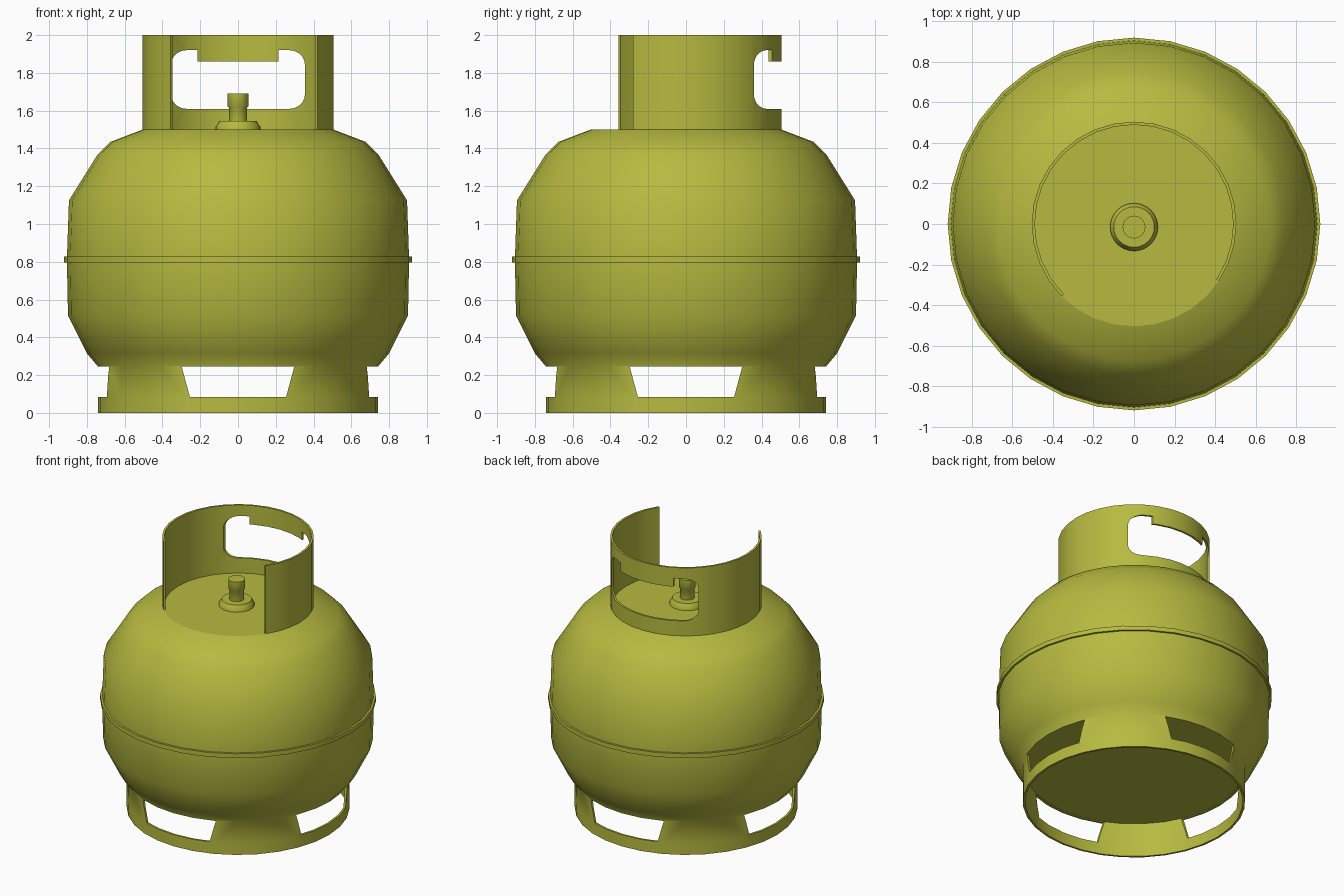
import bpy, bmesh
from math import radians, sin, cos
from mathutils import Vector, Matrix

if "Cube" in bpy.data.objects:
    bpy.data.objects.remove(bpy.data.objects["Cube"], do_unlink=True)

SEG = 32
STEP = 360 / SEG

paint = bpy.data.materials.new("olive_yellow_paint")
paint.use_nodes = True
colour = (0.47, 0.49, 0.05, 1)
paint.diffuse_color = colour
paint.node_tree.nodes["Principled BSDF"].inputs["Base Color"].default_value = colour


def make_object(name, bm):
    bmesh.ops.remove_doubles(bm, verts=bm.verts, dist=1e-5)
    bmesh.ops.recalc_face_normals(bm, faces=bm.faces)
    mesh = bpy.data.meshes.new(name)
    bm.to_mesh(mesh)
    bm.free()
    mesh.materials.append(paint)
    obj = bpy.data.objects.new(name, mesh)
    bpy.context.collection.objects.link(obj)
    return obj


def lathe(name, profile, closed=False, start=0, steps=SEG, count=SEG):
    """Spin an (r, z) profile about the z axis; part turns get end caps."""
    bm = bmesh.new()
    verts = [bm.verts.new((r, 0, z)) for r, z in profile]
    pairs = list(zip(verts, verts[1:]))
    if closed:
        pairs.append((verts[-1], verts[0]))
    edges = [bm.edges.new(p) for p in pairs]
    bmesh.ops.rotate(bm, verts=verts, matrix=Matrix.Rotation(radians(start), 3, 'Z'))
    bmesh.ops.spin(bm, geom=verts + edges, axis=(0, 0, 1), cent=(0, 0, 0),
                   angle=radians(360 * steps / count), steps=steps)
    bmesh.ops.remove_doubles(bm, verts=bm.verts, dist=1e-5)
    if steps < count:
        bmesh.ops.holes_fill(bm, edges=[e for e in bm.edges if e.is_boundary])
    return make_object(name, bm)


def prism(name, half_outline, y0, y1):
    """Mirror a right-half (x, z) outline and extrude it along y."""
    outline = half_outline + [(-x, z) for x, z in reversed(half_outline)]
    bm = bmesh.new()
    face = bm.faces.new([bm.verts.new((x, y0, z)) for x, z in outline])
    out = bmesh.ops.extrude_face_region(bm, geom=[face])
    moved = [g for g in out["geom"] if isinstance(g, bmesh.types.BMVert)]
    bmesh.ops.translate(bm, verts=moved, vec=(0, y1 - y0, 0))
    return make_object(name, bm)


def select_only(obj):
    bpy.ops.object.select_all(action='DESELECT')
    obj.select_set(True)
    bpy.context.view_layer.objects.active = obj


def cut(obj, cutter):
    cutter.hide_render = True
    mod = obj.modifiers.new("cut", 'BOOLEAN')
    mod.operation = 'DIFFERENCE'
    mod.solver = 'EXACT'
    mod.object = cutter
    select_only(obj)
    bpy.ops.object.modifier_apply(modifier=mod.name)
    bpy.data.objects.remove(cutter, do_unlink=True)


def smooth(obj, angle, sharp_z=None):
    if sharp_z is not None:
        for e in obj.data.edges:
            if all(abs(obj.data.vertices[v].co.z - sharp_z) < 1e-3 for v in e.vertices):
                e.use_edge_sharp = True
    select_only(obj)
    bpy.ops.object.shade_smooth_by_angle(angle=radians(angle))


def arc(cx, cz, r, a0, a1, n=5):
    angles = [radians(a0 + (a1 - a0) * i / n) for i in range(n + 1)]
    return [(cx + r * cos(a), cz + r * sin(a)) for a in angles]


# Tank with its foot skirt in one turned shell
tank = lathe("tank_and_foot", [
    (0, 1.5), (0.505, 1.5), (0.675, 1.435), (0.745, 1.365), (0.895, 1.125),
    (0.906, 0.81), (0.9, 0.515), (0.8, 0.315), (0.745, 0.25), (0.742, 0.085),
    (0.742, 0), (0.727, 0), (0.727, 0.25), (0, 0.25)])

# Four tapered slots in the foot skirt
for turn in (0, 90):
    slot = prism("slot_cutter", [(0.255, 0.085), (0.298, 0.245)], -1, 1)
    slot.data.transform(Matrix.Rotation(radians(turn), 4, 'Z'))
    cut(tank, slot)
smooth(tank, 50, sharp_z=1.5)

# Weld band around the middle
band = lathe("weld_band", [(0.89, 0.795), (0.92, 0.795), (0.92, 0.827), (0.89, 0.827)],
             closed=True)
smooth(band, 30)

# Collar, open at the front
collar = lathe("collar", [(0.49, 1.49), (0.505, 1.49), (0.505, 2), (0.49, 2)],
               closed=True, start=-3 * STEP, steps=23)

# Rounded hand hole with a grip tab at the back of the collar
hole = (arc(0.275, 1.69, 0.08, -90, 0) + arc(0.275, 1.84, 0.08, 0, 90)
        + [(0.215, 1.92), (0.215, 1.86)])
cut(collar, prism("hand_hole_cutter", hole, 0.2, 0.8))
smooth(collar, 30)

# Valve flange and stem
flange = lathe("valve_flange", [
    (0, 1.49), (0.118, 1.49), (0.118, 1.515), (0.105, 1.533), (0.1, 1.545), (0, 1.545)])
stem = lathe("valve_stem", [
    (0, 1.53), (0.048, 1.53), (0.048, 1.615), (0.056, 1.625), (0.056, 1.692), (0, 1.692)])
for part in (flange, stem):
    part.data.transform(Matrix.Translation(Vector((0, -0.015, 0))))
    smooth(part, 40)
